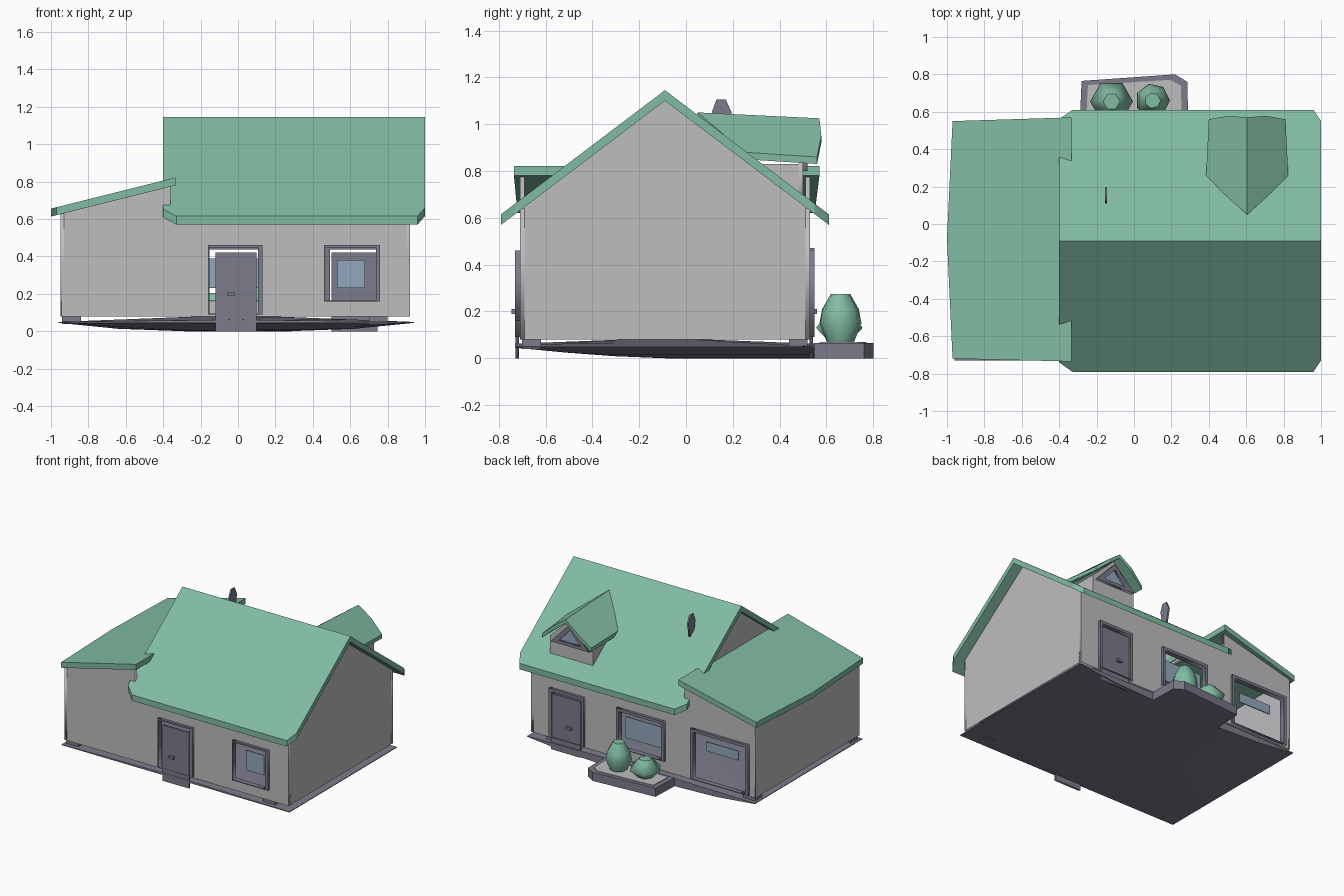
import bpy, bmesh, math
from mathutils import Matrix, Vector

cube = bpy.data.objects.get("Cube")
if cube:
    bpy.data.objects.remove(cube, do_unlink=True)


def material(name, rgb):
    m = bpy.data.materials.new(name)
    m.use_nodes = True
    m.diffuse_color = (*rgb, 1)
    m.node_tree.nodes["Principled BSDF"].inputs["Base Color"].default_value = (*rgb, 1)
    return m


WALL = material("plaster grey", (0.52, 0.51, 0.52))
GREEN = material("soft green", (0.22, 0.5, 0.36))
DARK = material("slate grey", (0.2, 0.2, 0.26))
GLASS = material("pale blue glass", (0.29, 0.39, 0.51))


def add(name, mesh, mat):
    ob = bpy.data.objects.new(name, mesh)
    mesh.materials.clear()
    mesh.materials.append(mat)
    bpy.context.collection.objects.link(ob)
    return ob


def finish(name, bm, mat):
    bmesh.ops.recalc_face_normals(bm, faces=bm.faces)
    mesh = bpy.data.meshes.new(name)
    bm.to_mesh(mesh)
    bm.free()
    return add(name, mesh, mat)


def rect(a0, a1, z0, z1):
    return [(a0, z0), (a1, z0), (a1, z1), (a0, z1)]


def panel(name, mat, outline, at, holes=(), axis="y", thick=0.02):
    """Flat upright sheet with holes, standing across the given axis."""
    cu = bpy.data.curves.new(name, "CURVE")
    cu.dimensions, cu.fill_mode, cu.extrude = "2D", "BOTH", thick / 2
    for loop in [outline, *holes]:
        sp = cu.splines.new("POLY")
        sp.points.add(len(loop) - 1)
        for p, (a, b) in zip(sp.points, loop):
            p.co = (a, b, 0, 1)
        sp.use_cyclic_u = True
    tmp = bpy.data.objects.new(name + "_outline", cu)
    mesh = bpy.data.meshes.new_from_object(tmp)
    bpy.data.objects.remove(tmp)
    if axis == "y":
        m = Matrix.Translation((0, at, 0)) @ Matrix.Rotation(math.pi / 2, 4, "X")
    else:
        m = Matrix(((0, 0, 1, at), (1, 0, 0, 0), (0, 1, 0, 0), (0, 0, 0, 1)))
    mesh.transform(m)
    return add(name, mesh, mat)


def slab(name, mat, points, depth):
    """Polygon thickened straight down."""
    bm = bmesh.new()
    face = bm.faces.new([bm.verts.new(p) for p in points])
    ext = bmesh.ops.extrude_face_region(bm, geom=[face], use_keep_orig=True)
    verts = [v for v in ext["geom"] if isinstance(v, bmesh.types.BMVert)]
    bmesh.ops.translate(bm, verts=verts, vec=(0, 0, -depth))
    return finish(name, bm, mat)


def box(name, mat, centre, size):
    bm = bmesh.new()
    bmesh.ops.create_cube(bm, size=1)
    bmesh.ops.scale(bm, verts=bm.verts, vec=size)
    bmesh.ops.translate(bm, verts=bm.verts, vec=centre)
    return finish(name, bm, mat)


def lathe(name, mat, x, y, rings, sides=7):
    bm = bmesh.new()
    loops = [[bm.verts.new((x + r * math.cos(math.tau * i / sides),
                            y + r * math.sin(math.tau * i / sides), z))
              for i in range(sides)] for z, r in rings]
    for lo, hi in zip(loops, loops[1:]):
        for i in range(sides):
            j = (i + 1) % sides
            bm.faces.new((lo[i], lo[j], hi[j], hi[i]))
    bm.faces.new(loops[0])
    bm.faces.new(loops[-1])
    for f in bm.faces:
        f.smooth = len(f.verts) == 4
    return finish(name, bm, mat)


FRONT, BACK, RIDGE = -0.71, 0.53, -0.09

# Long walls with door and window openings
long_wall = [(-0.945, 0.08), (0.92, 0.08), (0.92, 0.64), (-0.36, 0.64), (-0.36, 0.78), (-0.945, 0.63)]
front_holes = {"front_door": (-0.16, 0.13, 0.09, 0.46), "front_window": (0.46, 0.76, 0.16, 0.46)}
back_holes = {"back_door": (0.47, 0.76, 0.09, 0.46), "back_window": (-0.2, 0.2, 0.16, 0.46),
              "garage": (-0.9, -0.42, 0.09, 0.47)}
for side, y, out, holes in (("front", FRONT, -1, front_holes), ("back", BACK, 1, back_holes)):
    panel(side + "_wall", WALL, long_wall, y - out * 0.01, [rect(*h) for h in holes.values()])
    for name, (x0, x1, z0, z1) in holes.items():
        left, rim = (0.008, 0.012) if out < 0 else (0.022, 0.022)
        inner = rect(x0 + left, x1 - 0.022, z0 + 0.005, z1 - rim)
        panel(name + "_frame", DARK, rect(x0, x1, z0, z1), y, [inner], thick=0.04)

# End walls
gable = [(FRONT, 0.08), (BACK, 0.08), (BACK, 0.64), (RIDGE, 1.11), (FRONT, 0.64)]
panel("left_gable_wall", WALL, gable, 0.91, axis="x")
panel("right_upper_gable", WALL, [(-0.55, 0.76), (0.37, 0.76), (RIDGE, 1.11)], -0.35, axis="x")
panel("wing_end_wall", WALL, rect(FRONT, BACK, 0.08, 0.63), -0.94, axis="x")

# Doors and knobs
for name, x0, x1, y, out in (("front_door", -0.12, 0.1, -0.72, -1), ("back_door", 0.5, 0.745, 0.535, 1)):
    panel(name + "_leaf", DARK, rect(x0, x1, 0, 0.42), y, thick=0.015)
    box(name + "_knob", DARK, ((x0 + x1) / 2 - 0.03, y + out * 0.015, 0.2), (0.04, 0.02, 0.02))

# Recessed glass
for name, r, y in (("front_window_glass", (0.53, 0.68, 0.23, 0.38), -0.66),
                   ("back_window_glass", (-0.17, 0.15, 0.23, 0.39), 0.5),
                   ("garage_glass", (-0.79, -0.52, 0.31, 0.38), 0.5)):
    panel(name, GLASS, rect(*r), y, thick=0.008)


# Main roof: two slopes with clipped eave corners
def roof_point(x, dy, out):
    return (x, RIDGE + out * dy, 1.145 - 0.757 * dy)


for name, out in (("front_roof", -1), ("back_roof", 1)):
    outline = ((-0.4, 0), (1.0, 0), (1.0, 0.64), (0.96, 0.7), (-0.33, 0.7), (-0.4, 0.65))
    slab(name, GREEN, [roof_point(x, dy, out) for x, dy in outline], 0.045)

# Lean-to wing roof
wing = [(-0.97, 0.55), (-1.0, -0.08), (-0.97, -0.72), (-0.335, -0.735), (-0.335, 0.57)]
slab("wing_roof", GREEN, [(x, y, 0.822 + 0.25 * (x + 0.335)) for x, y in wing], 0.042)

# Dormer with triangular window
DX = 0.605
panel("dormer_face", WALL, [(DX - 0.18, 0.62), (DX + 0.18, 0.62), (DX + 0.18, 0.83), (DX, 1.0), (DX - 0.18, 0.83)], 0.49)
tri = [(DX - 0.16, 0.8), (DX + 0.16, 0.8), (DX, 0.97)]
small = [(DX - 0.09, 0.825), (DX + 0.09, 0.825), (DX, 0.925)]
panel("dormer_window_frame", DARK, tri, 0.505, [small], thick=0.03)
panel("dormer_glass", GLASS, small, 0.503, thick=0.008)
for s in (-1, 1):
    panel("dormer_cheek", WALL, [(0.33, 0.8), (0.49, 0.66), (0.49, 0.83), (0.33, 0.83)], DX + s * 0.17, axis="x")
    slab("dormer_roof", GREEN, [(DX, 0.05, 1.05), (DX, 0.57, 1.025), (DX + s * 0.1, 0.578, 0.95),
                                (DX + s * 0.205, 0.56, 0.86), (DX + s * 0.22, 0.25, 0.88)], 0.03)

# Thin roof vent
panel("roof_vent", DARK, [(0.13, 0.93), (0.17, 0.93), (0.195, 1.05), (0.17, 1.105), (0.13, 1.105), (0.11, 1.05)],
      -0.15, axis="x", thick=0.012)

# Dished foundation slab
bm = bmesh.new()
bmesh.ops.create_grid(bm, x_segments=6, y_segments=6, size=1)
ext = bmesh.ops.extrude_face_region(bm, geom=list(bm.faces), use_keep_orig=True)
upper = {v for v in ext["geom"] if isinstance(v, bmesh.types.BMVert)}
for v in bm.verts:
    u, w = v.co.x, v.co.y
    edge = max(abs(u), abs(w))
    low = 0.045 * max(abs(u) ** 3, max(-w, 0) ** 1.5)
    top = 0.05 + 0.025 * (1 - edge) + 0.012 * (1 - abs(u))
    v.co = (-0.01 + 0.95 * u, -0.09 + 0.64 * w, top if v in upper else low)
for f in bm.faces:
    f.smooth = abs(f.normal.z) > 0.5
finish("foundation", bm, DARK)
for x in (-0.89, 0.75):
    for y in (-0.66, 0.48):
        box("foundation_post", DARK, (x, y, 0.06), (0.1, 0.08, 0.04))

# Planter and bushes
planter = [(-0.29, 0.55), (0.29, 0.55), (0.285, 0.76), (0.22, 0.8), (-0.28, 0.765)]
slab("planter", DARK, [(x, y, 0.065) for x, y in planter], 0.065)
slab("planter_bed", WALL, [(x * 0.88, 0.655 + (y - 0.655) * 0.8, 0.07) for x, y in planter], 0.008)
lathe("tall_bush", GREEN, 0.1, 0.66, [(0.07, 0.06), (0.15, 0.092), (0.21, 0.08), (0.275, 0.042)])
lathe("low_bush", GREEN, -0.12, 0.655, [(0.07, 0.05), (0.13, 0.115), (0.205, 0.045)], 6)
